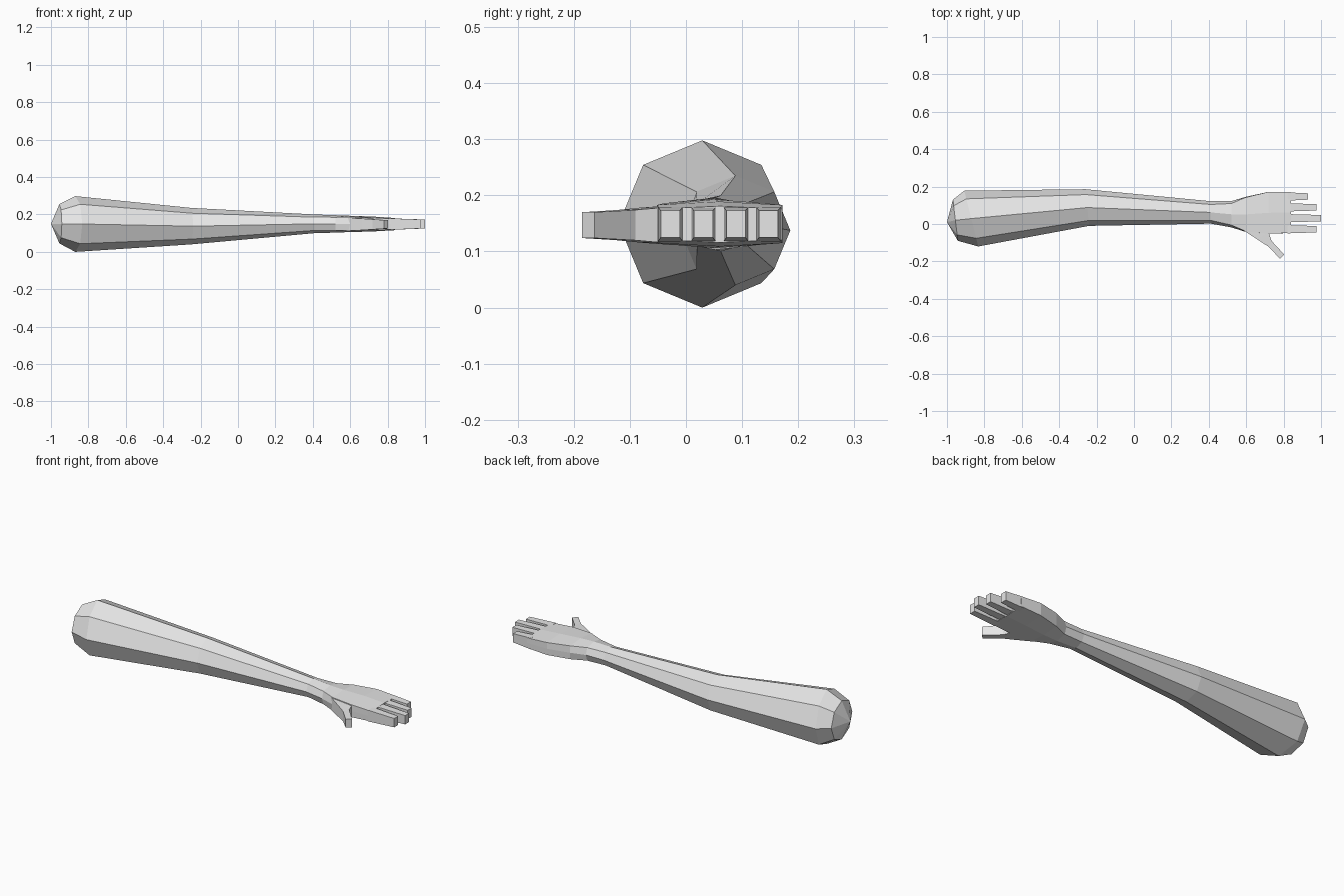
import bpy, bmesh
from math import sin, cos, pi

if "Cube" in bpy.data.objects:
    bpy.data.objects.remove(bpy.data.objects["Cube"], do_unlink=True)

grey = bpy.data.materials.new("plain_grey")
grey.use_nodes = True
grey.diffuse_color = (0.8, 0.8, 0.8, 1)
grey.node_tree.nodes["Principled BSDF"].inputs["Base Color"].default_value = (0.8, 0.8, 0.8, 1)


def loft(name, rings, tip=None):
    """Bridge rings of equal size; the start closes on a tip or a flat cap."""
    bm = bmesh.new()
    loops = [[bm.verts.new(p) for p in ring] for ring in rings]
    count = len(loops[0])
    for a, b in zip(loops, loops[1:]):
        for i in range(count):
            j = (i + 1) % count
            bm.faces.new((a[i], a[j], b[j], b[i]))
    bm.faces.new(loops[-1])
    if tip:
        end = bm.verts.new(tip)
        for i in range(count):
            bm.faces.new((loops[0][i], end, loops[0][(i + 1) % count]))
    else:
        bm.faces.new(loops[0][::-1])
    bmesh.ops.recalc_face_normals(bm, faces=bm.faces)
    mesh = bpy.data.meshes.new(name)
    bm.to_mesh(mesh)
    bm.free()
    mesh.materials.append(grey)
    obj = bpy.data.objects.new(name, mesh)
    bpy.context.collection.objects.link(obj)
    return obj


def section(x, y0, y1, z0, z1, tilt=0, square=0):
    """Eight-sided cross-section, from round (0) to boxy (1)."""
    yc, zc, ry, rz = (y0 + y1) / 2, (z0 + z1) / 2, (y1 - y0) / 2, (z1 - z0) / 2
    ring = []
    for i in range(8):
        c, s = cos(i * pi / 4), sin(i * pi / 4)
        if i % 2:
            c *= 1 + 0.41 * square
            s *= 1 + 0.2 * square
        ring.append((x + tilt * c * ry, yc + c * ry, zc + s * rz))
    return ring


def slab(x, y0, y1, z0, z1):
    return [(x, y0, z0), (x, y1, z0), (x, y1, z1), (x, y0, z1)]


# Arm from the rounded shoulder end to the wrist, running on into the palm
loft("arm_and_palm", [
    section(-0.955, -0.09, 0.13, 0.045, 0.255, -0.12),
    section(-0.87, -0.12, 0.178, 0, 0.298, -0.25),
    section(-0.25, -0.01, 0.186, 0.04, 0.235, -0.1),
    section(0.41, 0.002, 0.122, 0.1, 0.2),
    section(0.52, -0.018, 0.122, 0.103, 0.196, 0, 0.4),
    section(0.6, -0.043, 0.146, 0.106, 0.193, 0, 0.9),
    section(0.72, -0.052, 0.172, 0.109, 0.189, 0, 1),
    section(0.84, -0.048, 0.171, 0.116, 0.181, 0, 1),
], tip=(-1, 0.01, 0.15))

# Four tapering fingers
fingers = {"index": (-0.028, 0.975), "middle": (0.031, 1.0),
           "ring": (0.089, 0.975), "little": (0.147, 0.93)}
for name, (y, end) in fingers.items():
    loft(name + "_finger", [
        slab(0.82, y - 0.022, y + 0.022, 0.118, 0.179),
        slab(end, y - 0.017, y + 0.017, 0.125, 0.173),
    ])

# Thumb swinging out from the front edge of the palm
thumb = [  # outer x, y, inner x, y, half thickness
    (0.58, -0.03, 0.66, 0.0, 0.035),
    (0.66, -0.083, 0.72, -0.045, 0.031),
    (0.72, -0.122, 0.735, -0.09, 0.027),
    (0.78, -0.185, 0.803, -0.163, 0.023),
]
loft("thumb", [
    [(ox, oy, 0.147 - h), (ix, iy, 0.147 - h), (ix, iy, 0.147 + h), (ox, oy, 0.147 + h)]
    for ox, oy, ix, iy, h in thumb
])
